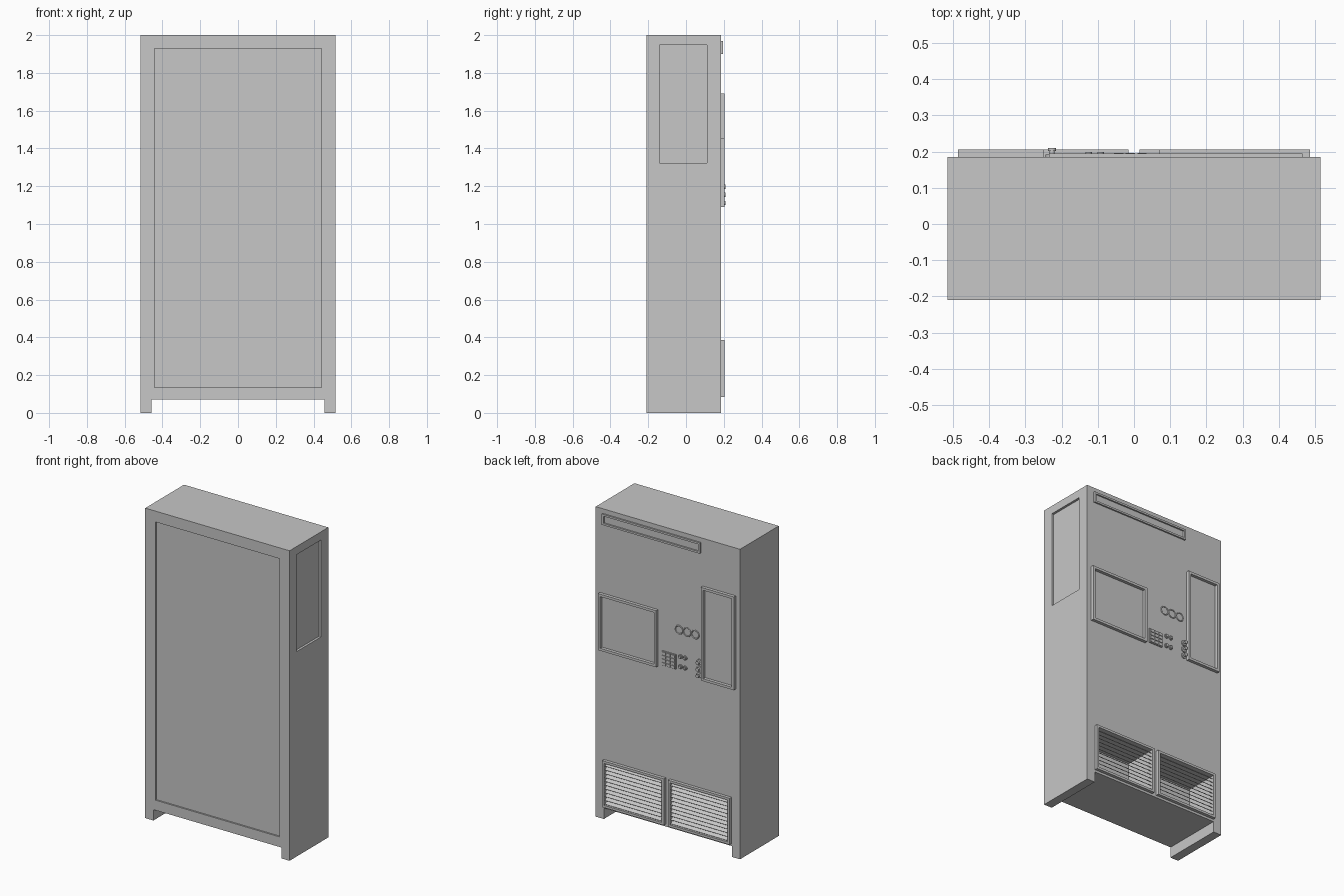
import bpy, bmesh, math
from mathutils import Matrix, Vector

cube = bpy.data.objects.get("Cube")
if cube:
    bpy.data.objects.remove(cube, do_unlink=True)

grey = bpy.data.materials.new("light_grey_metal")
grey.use_nodes = True
grey.diffuse_color = (0.57, 0.57, 0.57, 1)
grey.node_tree.nodes["Principled BSDF"].inputs["Base Color"].default_value = grey.diffuse_color

BACK = 0.185
FRONT = -0.21
HALF = 0.515


def finish(name, bm):
    bmesh.ops.recalc_face_normals(bm, faces=bm.faces)
    mesh = bpy.data.meshes.new(name)
    bm.to_mesh(mesh)
    bm.free()
    mesh.materials.append(grey)
    obj = bpy.data.objects.new(name, mesh)
    bpy.context.collection.objects.link(obj)
    return obj


def add_box(bm, x, y, z, tilt=0):
    """Box from (min, max) pairs, optionally tilted about its own x axis."""
    mid = Vector([(a + b) / 2 for a, b in (x, y, z)])
    size = [abs(b - a) for a, b in (x, y, z)]
    mat = Matrix.Translation(mid) @ Matrix.Rotation(tilt, 4, 'X') @ Matrix.Diagonal((*size, 1))
    bmesh.ops.create_cube(bm, size=1, matrix=mat)


def box(name, x, y, z):
    bm = bmesh.new()
    add_box(bm, x, y, z)
    return finish(name, bm)


def extrude_profile(name, points, y0, y1):
    """Closed outline in x and z, extruded along y."""
    bm = bmesh.new()
    face = bm.faces.new([bm.verts.new((px, y0, pz)) for px, pz in points])
    new = bmesh.ops.extrude_face_region(bm, geom=[face])["geom"]
    verts = [g for g in new if isinstance(g, bmesh.types.BMVert)]
    bmesh.ops.translate(bm, verts=verts, vec=(0, y1 - y0, 0))
    return finish(name, bm)


def frame(name, x, z, width, height):
    """Raised rectangular rim on the back wall."""
    y = (BACK - 0.002, BACK + height)
    bm = bmesh.new()
    outer = [(a, b) for a, b in ((x[0], z[0]), (x[1], z[0]), (x[1], z[1]), (x[0], z[1]))]
    inner = [(x[0] + width, z[0] + width), (x[1] - width, z[0] + width),
             (x[1] - width, z[1] - width), (x[0] + width, z[1] - width)]
    loops = [[bm.verts.new((px, py, pz)) for px, pz in pts]
             for pts, py in ((outer, y[0]), (outer, y[1]), (inner, y[1]), (inner, y[0]))]
    for k in range(4):
        a, b = loops[k], loops[(k + 1) % 4]
        for i in range(4):
            j = (i + 1) % 4
            bm.faces.new((a[i], a[j], b[j], b[i]))
    return finish(name, bm)


def disc(name, x, z, stages):
    """Stacked cylinders facing back; stages are (radius, start, end)."""
    bm = bmesh.new()
    for r, y0, y1 in stages:
        mat = Matrix.Translation((x, BACK + (y0 + y1) / 2, z)) @ Matrix.Rotation(math.pi / 2, 4, 'X')
        bmesh.ops.create_cone(bm, cap_ends=True, segments=20, radius1=r, radius2=r,
                              depth=y1 - y0, matrix=mat)
    return smooth(finish(name, bm))


def smooth(obj):
    bpy.ops.object.select_all(action='DESELECT')
    obj.select_set(True)
    bpy.context.view_layer.objects.active = obj
    bpy.ops.object.shade_smooth_by_angle()
    return obj


def cut(obj, x, y, z):
    cutter = box("cutter", x, y, z)
    cutter.hide_render = True
    mod = obj.modifiers.new("recess", 'BOOLEAN')
    mod.operation = 'DIFFERENCE'
    mod.solver = 'EXACT'
    mod.object = cutter
    bpy.context.view_layer.objects.active = obj
    bpy.ops.object.modifier_apply(modifier=mod.name)
    bpy.data.objects.remove(cutter, do_unlink=True)


# Cabinet with two full-depth feet
foot, floor = 0.457, 0.07
right_half = [(foot, floor), (foot, 0), (HALF, 0), (HALF, 2)]
outline = right_half + [(-px, pz) for px, pz in reversed(right_half)]
cabinet = extrude_profile("cabinet", outline, FRONT, BACK)

# Recessed front panel, side panel and vent cavities
cut(cabinet, (-0.443, 0.443), (FRONT - 0.1, FRONT + 0.01), (0.135, 1.93))
cut(cabinet, (HALF - 0.015, HALF + 0.1), (-0.14, 0.112), (1.322, 1.947))
for side in (1, -1):
    cut(cabinet, (side * 0.03, side * 0.44), (BACK - 0.2, BACK + 0.1), (0.1, 0.37))

# Vents: rim and downward-sloping louvres
SLATS = 11
for side, label in ((1, "left"), (-1, "right")):
    frame(label + "_vent_rim", sorted((side * 0.015, side * 0.455)), (0.085, 0.385), 0.015, 0.02)
    bm = bmesh.new()
    pitch = 0.27 / SLATS
    for i in range(SLATS):
        z = 0.1 + pitch * (i + 0.5)
        add_box(bm, (side * 0.03, side * 0.44), (BACK - 0.014, BACK + 0.014),
                (z - 0.0015, z + 0.0015), math.radians(-40))
    finish(label + "_vent_louvres", bm)

# Raised rims on the back wall
frame("screen_rim", (0.07, 0.485), (1.09, 1.455), 0.016, 0.02)
frame("tall_panel_rim", (-0.485, -0.25), (1.09, 1.692), 0.016, 0.02)
frame("top_strip_rim", (-0.235, 0.465), (1.9, 1.97), 0.012, 0.01)

# Three dial rings
for i in range(3):
    bpy.ops.mesh.primitive_torus_add(location=(-0.08 - 0.058 * i, BACK + 0.001, 1.365),
                                     rotation=(math.pi / 2, 0, 0), major_radius=0.026,
                                     minor_radius=0.004, major_segments=28, minor_segments=8)
    ring = bpy.context.object
    ring.name = f"dial_ring_{i + 1}"
    ring.data.materials.append(grey)
    smooth(ring)

# Keypad with a grid of keys
box("keypad_plate", (-0.06, 0.04), (BACK - 0.002, BACK + 0.006), (1.105, 1.2))
bm = bmesh.new()
for col in range(3):
    for row in range(4):
        x = 0.008 + 0.032 * (col - 1) - 0.018
        z = 1.1525 + 0.023 * (row - 1.5)
        add_box(bm, (x - 0.013, x + 0.013), (BACK, BACK + 0.011), (z - 0.009, z + 0.009))
finish("keypad_keys", bm)

# Push buttons
for x in (-0.092, -0.125):
    for z in (1.13, 1.195):
        disc("push_button", x, z, ((0.014, -0.002, 0.007), (0.009, 0, 0.014)))

# Control knobs
for z in (1.112, 1.155, 1.197):
    disc("control_knob", -0.226, z, ((0.018, -0.002, 0.007), (0.007, 0, 0.018), (0.011, 0.016, 0.025)))
